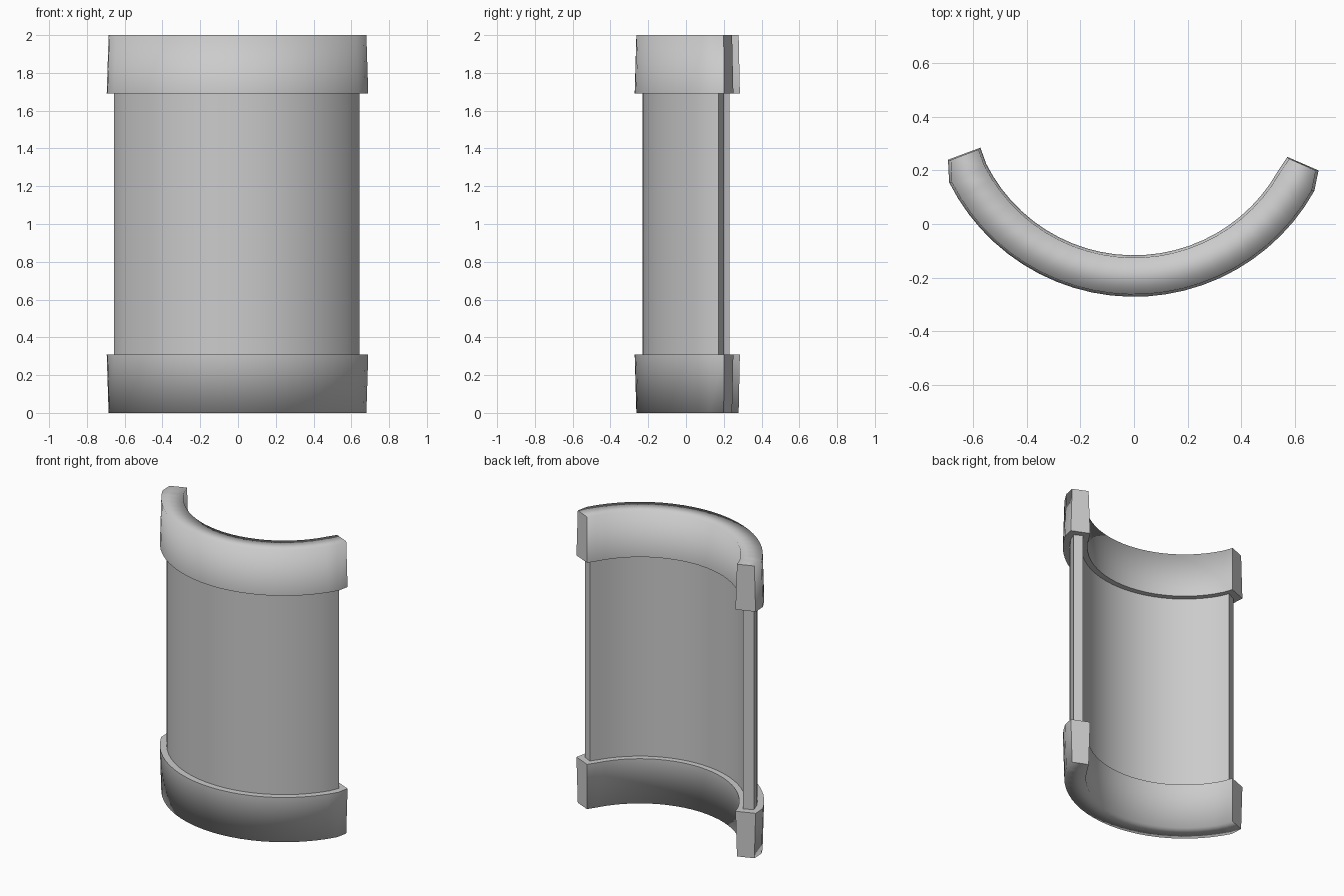
import bpy, bmesh, math

if "Cube" in bpy.data.objects:
    bpy.data.objects.remove(bpy.data.objects["Cube"])

CY = 0.5  # centre of the arc in plan


def stations(left, right, n=24):
    """Evenly spaced angles along the arc, in degrees from -y."""
    return [left + (right - left) * i / n for i in range(n + 1)]


def sweep(name, low, high, z0, z1, sharp_z=None):
    """Solid curved bar; low/high are lists of (angle, inner radius, outer radius)."""
    bm = bmesh.new()
    rings = []
    for lo, hi in zip(low, high):
        ring = []
        for (a, ri, ro), z, order in ((lo, z0, (0, 1)), (hi, z1, (1, 0))):
            for k in order:
                r = (ri, ro)[k]
                t = math.radians(a)
                ring.append(bm.verts.new((r * math.sin(t), CY - r * math.cos(t), z)))
        rings.append(ring)
    for a, b in zip(rings, rings[1:]):
        for k in range(4):
            j = (k + 1) % 4
            bm.faces.new((a[k], a[j], b[j], b[k]))
    bm.faces.new(rings[0])
    bm.faces.new(rings[-1][::-1])
    bmesh.ops.recalc_face_normals(bm, faces=bm.faces)
    # soft long edges, crisp ends and crisp lip against the panel
    ends = [set(rings[0]), set(rings[-1])]
    for f in bm.faces:
        f.smooth = True
    for e in bm.edges:
        vs = set(e.verts)
        on_lip = sharp_z is not None and all(abs(v.co.z - sharp_z) < 1e-4 for v in vs)
        along = sharp_z is None and e.calc_face_angle(0) > 0.6
        if on_lip or along or any(vs <= s for s in ends):
            e.smooth = False
    me = bpy.data.meshes.new(name)
    bm.to_mesh(me)
    bm.free()
    ob = bpy.data.objects.new(name, me)
    bpy.context.collection.objects.link(ob)
    return ob


# Curved panel between the two rims
panel = [(a, 0.655, 0.73) for a in stations(-65.5, 63)]
panel[0] = (-65.5, 0.65, 0.72)
panel[-1] = (63, 0.66, 0.722)
sweep("curved_panel", panel, panel, 0.28, 1.72)

# Rims: wide at the lip, slightly narrower at the outer end
wide = [(-69.5, 0.613, 0.742)] + [(a, 0.617, 0.772) for a in stations(-63.5, 60.8)]
wide += [(66.5, 0.625, 0.752)]
narrow = [(a * 0.995, ri + 0.009, ro - 0.009) for a, ri, ro in wide]
sweep("top_rim", wide, narrow, 1.69, 2.0, 1.69)
sweep("bottom_rim", narrow, wide, 0.0, 0.31, 0.31)
